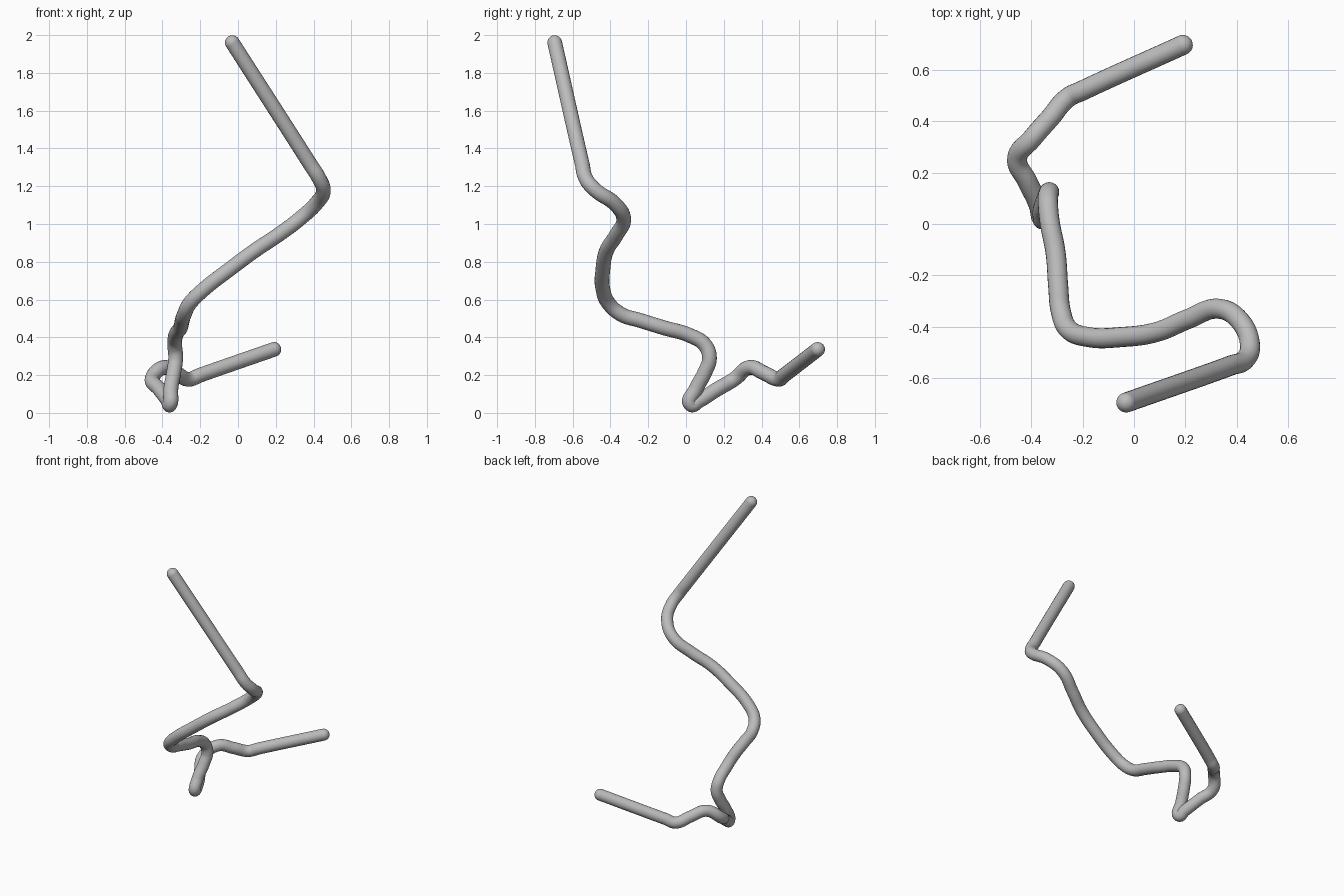
import bpy
from mathutils import Vector

default_cube = bpy.data.objects.get("Cube")
if default_cube:
    bpy.data.objects.remove(default_cube, do_unlink=True)

TUBE_RADIUS = 0.039

# Centre line of the bent tube, from the high front tip to the low back tip
path = [Vector(p) for p in (
    (-.03, -.695, 1.96), (.38, -.55, 1.32), (.43, -.53, 1.24),
    (.452, -.48, 1.18), (.415, -.38, 1.11), (.33, -.33, 1.03),
    (.21, -.37, .94), (.09, -.42, .86), (-.045, -.44, .76),
    (-.18, -.44, .655), (-.255, -.41, .58), (-.285, -.34, .52),
    (-.295, -.245, .49), (-.305, -.115, .45), (-.33, .02, .41),
    (-.335, .1, .36), (-.33, .124, .29), (-.34, .1, .215),
    (-.355, .055, .13), (-.36, .025, .045), (-.37, .07, .065),
    (-.415, .165, .125), (-.455, .255, .178), (-.395, .335, .24),
    (-.325, .415, .21), (-.26, .49, .178), (-.2, .52, .2),
    (.19, .697, .336),
)]


def make_material(name, colour):
    material = bpy.data.materials.new(name)
    material.use_nodes = True
    material.diffuse_color = colour
    material.node_tree.nodes["Principled BSDF"].inputs["Base Color"].default_value = colour
    return material


def finish(obj, name, material):
    obj.name = name
    obj.data.name = name
    obj.data.materials.clear()
    obj.data.materials.append(material)
    for polygon in obj.data.polygons:
        polygon.use_smooth = True


def make_tube(name, points, material):
    curve = bpy.data.curves.new(name, "CURVE")
    curve.dimensions = "3D"
    curve.bevel_depth = TUBE_RADIUS
    curve.bevel_resolution = 8
    curve.resolution_u = 10
    spline = curve.splines.new("BEZIER")
    spline.bezier_points.add(len(points) - 1)
    for knot, position in zip(spline.bezier_points, points):
        knot.co = position
        knot.handle_left_type = knot.handle_right_type = "AUTO"
    obj = bpy.data.objects.new(name, curve)
    bpy.context.collection.objects.link(obj)
    bpy.ops.object.select_all(action="DESELECT")
    obj.select_set(True)
    bpy.context.view_layer.objects.active = obj
    bpy.ops.object.convert(target="MESH")
    finish(bpy.context.object, name, material)


def make_round_end(name, tip, neighbour, material):
    # Sphere poles follow the tube direction so its rings line up with the tube
    turn = (tip - neighbour).to_track_quat("Z", "Y").to_euler()
    bpy.ops.mesh.primitive_uv_sphere_add(segments=24, ring_count=16, radius=TUBE_RADIUS,
                                         location=tip, rotation=turn)
    finish(bpy.context.object, name, material)


grey = make_material("plain grey", (0.5, 0.5, 0.5, 1.0))
make_tube("bent_tube", path, grey)
make_round_end("upper_front_tip", path[0], path[1], grey)
make_round_end("lower_back_tip", path[-1], path[-2], grey)
